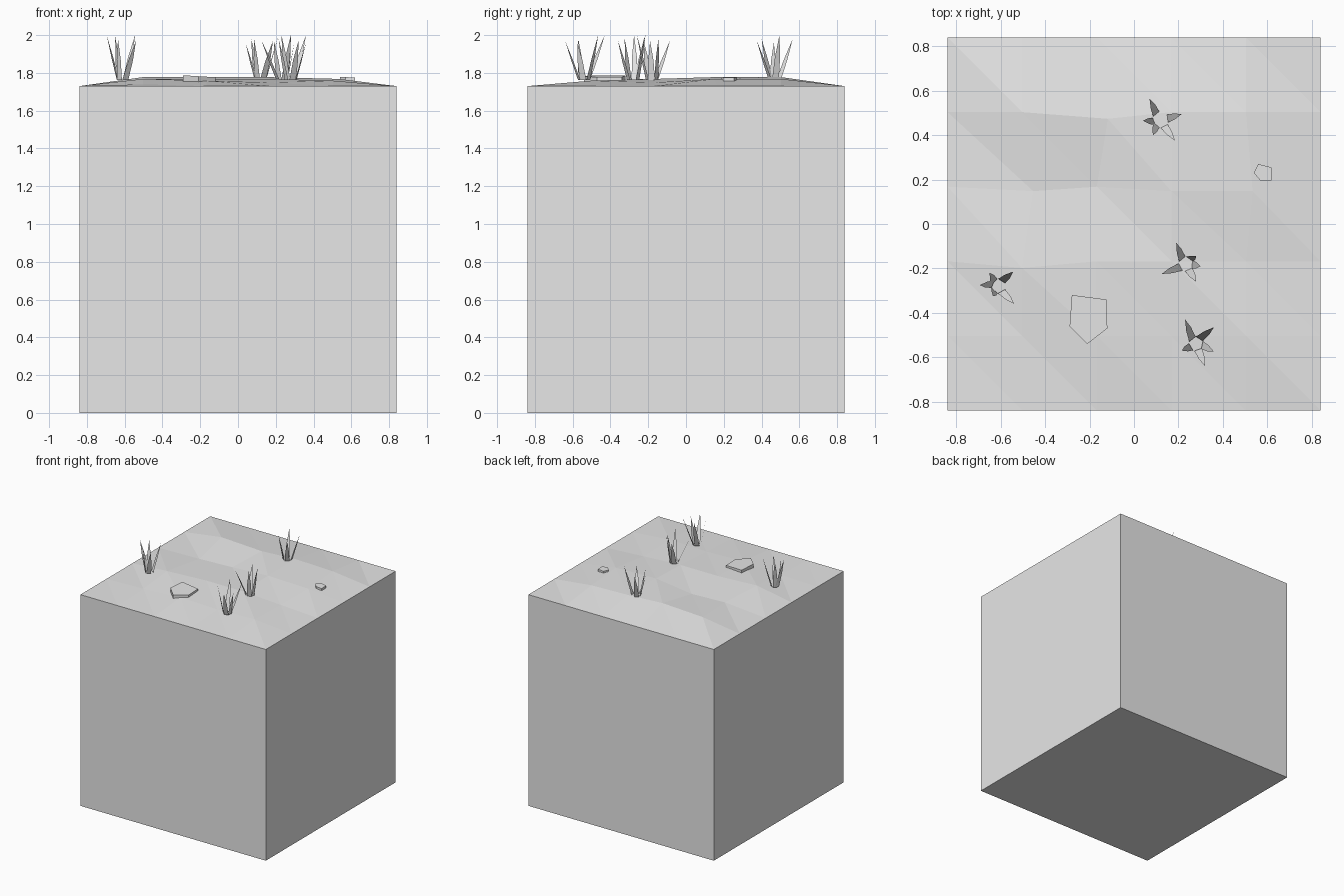
import bpy
from math import atan2, cos, sin, pi
from mathutils import Vector

cube = bpy.data.objects.get("Cube")
if cube:
    bpy.data.objects.remove(cube, do_unlink=True)

grey = bpy.data.materials.new("plain_grey")
grey.use_nodes = True
grey.diffuse_color = (0.8, 0.8, 0.8, 1)
grey.node_tree.nodes["Principled BSDF"].inputs["Base Color"].default_value = (0.8, 0.8, 0.8, 1)


def build(name, verts, faces):
    mesh = bpy.data.meshes.new(name)
    mesh.from_pydata(verts, [], faces)
    mesh.materials.append(grey)
    obj = bpy.data.objects.new(name, mesh)
    bpy.context.collection.objects.link(obj)
    return obj


# Ground block: square sides with a gently faceted top
HALF, RIM, CELLS = 0.84, 1.73, 5
STEP = 2 * HALF / CELLS
# Height steps of the inner grid points, front row first, in centimetres
BUMPS = ["1323", "4442", "2254", "5554"]
SHIFT = {(3, 3): (0, -0.02), (1, 3): (0.05, -0.02), (2, 4): (0.05, -0.03),
         (4, 3): (0.03, -0.02), (1, 2): (0, -0.03)}
verts = []
for j in range(CELLS + 1):
    for i in range(CELLS + 1):
        inner = 0 < i < CELLS and 0 < j < CELLS
        z = RIM + 0.0095 * int(BUMPS[j - 1][i - 1]) if inner else RIM
        dx, dy = SHIFT.get((i, j), (0, 0))
        verts.append((i * STEP - HALF + dx, j * STEP - HALF + dy, z))
N = CELLS + 1
faces = []
for j in range(CELLS):
    for i in range(CELLS):
        a = j * N + i
        faces += [(a, a + 1, a + N), (a + 1, a + N + 1, a + N)]
rim = ([i for i in range(CELLS)] + [j * N + CELLS for j in range(CELLS)]
       + [CELLS * N + i for i in range(CELLS, 0, -1)]
       + [j * N for j in range(CELLS, 0, -1)])
base = len(verts)
verts += [(x * HALF, y * HALF, 0) for x, y in ((-1, -1), (1, -1), (1, 1), (-1, 1))]
faces.append((base + 3, base + 2, base + 1, base))
for k in range(4):
    edge = [rim[(k * CELLS + n) % len(rim)] for n in range(CELLS + 1)]
    faces.append((base + k, base + (k + 1) % 4, *reversed(edge)))
build("ground_block", verts, faces)


# Stones: flat prisms with a slightly tilted top
def stone(name, outline, bottom, top, tilt):
    n = len(outline)
    cx = sum(p[0] for p in outline) / n
    pts = [(x, y, bottom) for x, y in outline]
    pts += [(x, y, top - tilt * (x - cx)) for x, y in outline]
    sides = [(k, (k + 1) % n, n + (k + 1) % n, n + k) for k in range(n)]
    build(name, pts, sides + [tuple(range(n, 2 * n)), tuple(range(n - 1, -1, -1))])


stone("large_stone", [(-0.28, -0.32), (-0.29, -0.46), (-0.21, -0.54),
                      (-0.12, -0.47), (-0.125, -0.34)], 1.73, 1.782, 0.06)
stone("small_stone", [(0.56, 0.27), (0.54, 0.23), (0.57, 0.195),
                      (0.62, 0.195), (0.62, 0.255)], 1.74, 1.777, 0.05)


# Grass: flat tapering blades leaning out from a five-sided ring
def tuft(name, cx, cy, tips):
    pts, quads = [], []
    for x, y, z in tips:
        tip = Vector((x, y, z))
        angle = atan2(y - cy, x - cx)
        angle = round(angle / (0.4 * pi)) * 0.4 * pi * 0.5 + angle * 0.5
        out = Vector((cos(angle), sin(angle), 0))
        side = Vector((-out.y, out.x, 0))
        root = Vector((cx, cy, 1.762)) + out * 0.027
        mid = root.lerp(tip, 0.5)
        a = len(pts)
        pts += [root - side * 0.018, root + side * 0.018,
                mid + side * 0.014, mid - side * 0.014, tip]
        quads += [(a, a + 1, a + 2, a + 3), (a + 3, a + 2, a + 4)]
    build(name, pts, quads)


tuft("back_grass", 0.12, 0.47, [(0.07, 0.565, 1.98), (0.215, 0.495, 2.0),
     (0.185, 0.375, 1.97), (0.085, 0.4, 1.98), (0.04, 0.465, 1.96)])
tuft("middle_grass", 0.235, -0.18, [(0.19, -0.085, 1.97), (0.28, -0.145, 1.99),
     (0.3, -0.19, 1.97), (0.28, -0.26, 2.0), (0.125, -0.225, 1.97)])
tuft("front_grass", 0.28, -0.54, [(0.23, -0.43, 2.0), (0.36, -0.465, 2.0),
     (0.36, -0.575, 1.96), (0.32, -0.64, 1.97), (0.215, -0.57, 1.98)])
tuft("right_grass", -0.61, -0.28, [(-0.545, -0.215, 2.0), (-0.54, -0.36, 1.97),
     (-0.635, -0.325, 1.98), (-0.695, -0.275, 2.0), (-0.65, -0.22, 1.99)])
